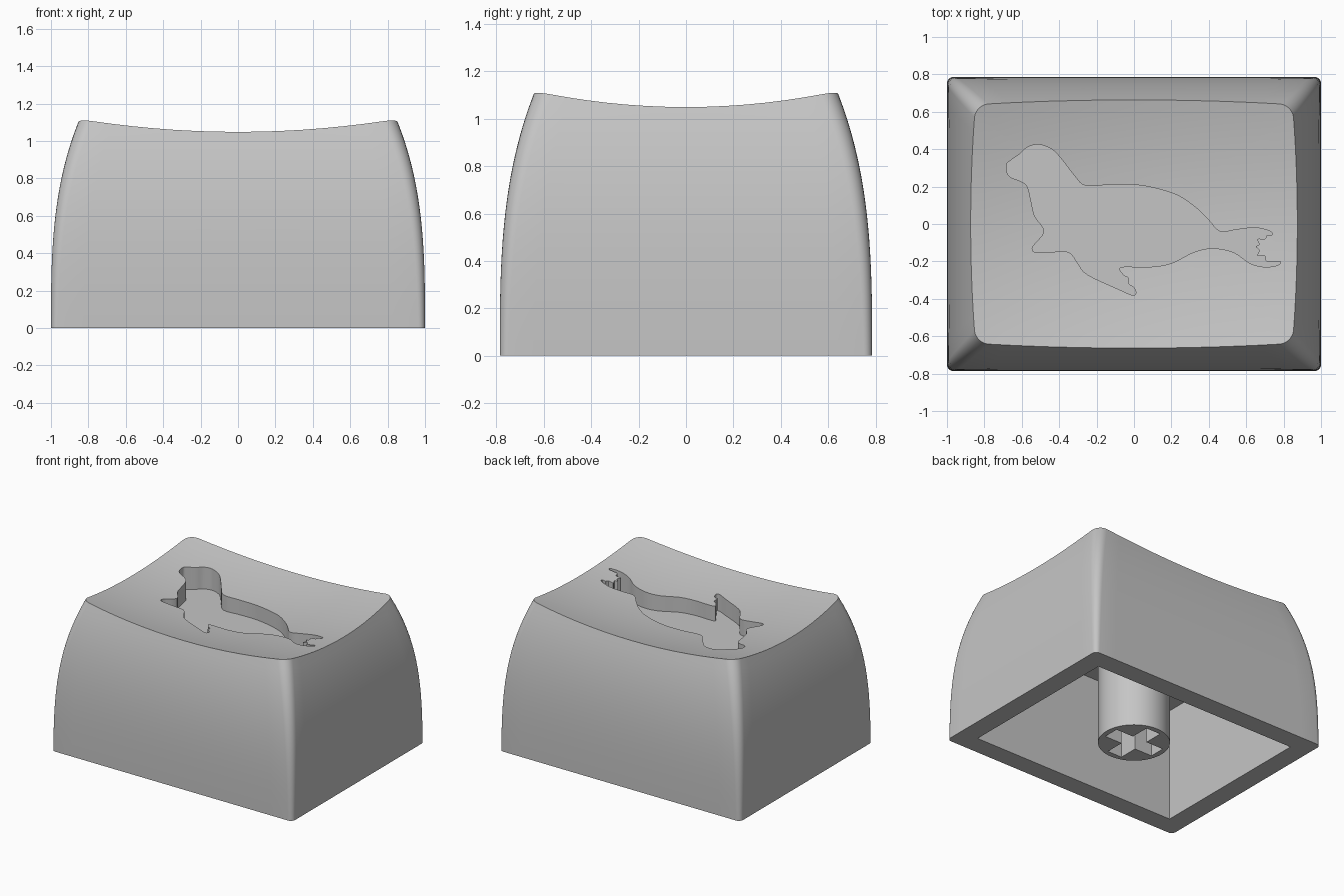
import bpy, bmesh, math
from mathutils import Vector

cube = bpy.data.objects.get("Cube")
if cube:
    bpy.data.objects.remove(cube, do_unlink=True)

grey = bpy.data.materials.new("grey plastic")
grey.use_nodes = True
colour = (0.56, 0.56, 0.56, 1)
grey.diffuse_color = colour
grey.node_tree.nodes["Principled BSDF"].inputs["Base Color"].default_value = colour

HALF_X, HALF_Y = 1.0, 0.786
CEILING = 0.85
ENGRAVING_FLOOR = 0.87

# Engraved animal outline, clockwise from the snout: soft body, then crisp fins
OUTLINE = [
    (-.68, .32), (-.66, .34), (-.61, .375), (-.57, .41), (-.51, .425), (-.44, .4),
    (-.39, .35), (-.32, .26), (-.26, .205), (-.13, .21), (0, .21), (.12, .19),
    (.24, .15), (.34, .08), (.4, .02), (.46, -.04), (.55, -.03), (.65, -.02),
    (.73, -.04), (.735, -.06), (.71, -.06), (.7, -.08), (.66, -.08), (.67, -.11),
    (.65, -.12), (.67, -.14), (.66, -.17), (.7, -.17), (.71, -.2), (.78, -.2),
    (.77, -.22), (.7, -.23), (.62, -.21), (.53, -.15), (.42, -.13), (.32, -.15),
    (.2, -.21), (.08, -.23), (-.07, -.23), (-.06, -.27), (-.03, -.29), (-.03, -.32),
    (0, -.34), (.01, -.37), (-.01, -.38), (-.08, -.35), (-.25, -.27), (-.3, -.21),
    (-.35, -.15), (-.45, -.15), (-.53, -.15), (-.54, -.12), (-.48, -.04),
    (-.53, .04), (-.55, .12), (-.57, .2), (-.61, .23), (-.66, .25), (-.68, .28)]


def make_object(name, bm):
    bmesh.ops.recalc_face_normals(bm, faces=bm.faces)
    mesh = bpy.data.meshes.new(name)
    bm.to_mesh(mesh)
    bm.free()
    mesh.materials.append(grey)
    ob = bpy.data.objects.new(name, mesh)
    bpy.context.collection.objects.link(ob)
    return ob


def prism(name, points, low, high):
    """Extrude a flat outline between two heights."""
    bm = bmesh.new()
    face = bm.faces.new([bm.verts.new((x, y, low)) for x, y in points])
    grown = bmesh.ops.extrude_face_region(bm, geom=[face])["geom"]
    verts = [g for g in grown if isinstance(g, bmesh.types.BMVert)]
    bmesh.ops.translate(bm, verts=verts, vec=(0, 0, high - low))
    return make_object(name, bm)


def cut(ob, cutter):
    """Subtract a helper from a part, then discard the helper."""
    cutter.hide_render = True
    mod = ob.modifiers.new("cut", "BOOLEAN")
    mod.operation = "DIFFERENCE"
    mod.solver = "EXACT"
    mod.object = cutter
    bpy.context.view_layer.objects.active = ob
    bpy.ops.object.modifier_apply(modifier=mod.name)
    bpy.data.objects.remove(cutter, do_unlink=True)


def smooth(ob):
    bpy.ops.object.select_all(action="DESELECT")
    ob.select_set(True)
    bpy.context.view_layer.objects.active = ob
    bpy.ops.object.shade_smooth_by_angle(angle=math.radians(30))


def catmull(points, steps):
    """Closed smooth curve through the points."""
    pts = [Vector(p) for p in points]
    n, out = len(pts), []
    for i in range(n):
        a, b, c, d = (pts[(i + k) % n] for k in (-1, 0, 1, 2))
        for s in range(steps):
            t = s / steps
            out.append(b + (c - a) * t / 2 + (2 * a - 5 * b + 4 * c - d) * t * t / 2
                       + (3 * b - a - 3 * c + d) * t ** 3 / 2)
    return out


def lean(z):
    """How far the side walls curve inward at a height."""
    return 0.15 * (z / 1.11) ** 3


def dish(x, y):
    return 0.971 + 0.103 * x * x + 0.176 * y * y


def wall_columns(side_steps=14, corner_steps=6):
    """Columns round a rounded rectangle: two corner signs, blend and angle."""
    signs = [(1, 1), (-1, 1), (-1, -1), (1, -1)]
    columns = []
    for q in range(4):
        for k in range(corner_steps + 1):
            columns.append((signs[q], signs[q], 0, q * 90 + 90 * k / corner_steps))
        for k in range(1, side_steps):
            columns.append((signs[q], signs[(q + 1) % 4], k / side_steps, q * 90 + 90))
    return columns


def column_point(column, z):
    a, b, t, angle = column
    hx, hy = HALF_X - lean(z), HALF_Y - 0.97 * lean(z)
    r = 0.035 + 0.035 * z
    sx, sy = a[0] + (b[0] - a[0]) * t, a[1] + (b[1] - a[1]) * t
    turn = math.radians(angle)
    return sx * (hx - r) + r * math.cos(turn), sy * (hy - r) + r * math.sin(turn)


# Shell: curved walls rising to a dished top
bm = bmesh.new()
columns = wall_columns()
tops = []
for col in columns:
    z = 1.08
    for _ in range(20):
        z = dish(*column_point(col, z))
    tops.append(z)
rings = []
LEVELS = 18
for i in range(LEVELS + 1):
    ring = []
    for col, top in zip(columns, tops):
        z = top * i / LEVELS
        ring.append(bm.verts.new((*column_point(col, z), z)))
    rings.append(ring)
rim = [v.co.copy() for v in rings[-1]]
for i in range(9, 0, -1):
    f = i / 10
    rings.append([bm.verts.new((p.x * f, p.y * f, dish(p.x * f, p.y * f))) for p in rim])
count = len(columns)
for low, high in zip(rings, rings[1:]):
    for i in range(count):
        j = (i + 1) % count
        bm.faces.new((low[i], low[j], high[j], high[i]))
centre = bm.verts.new((0, 0, dish(0, 0)))
for i in range(count):
    bm.faces.new((rings[-1][i], rings[-1][(i + 1) % count], centre))
bm.faces.new(rings[0][::-1])
shell = make_object("keycap_shell", bm)

# Square-cornered cavity underneath and engraving on top
cx, cy = 0.853, 0.64
cut(shell, prism("cavity_cutter", [(-cx, -cy), (cx, -cy), (cx, cy), (-cx, cy)], -0.2, CEILING))
cut(shell, prism("engraving_cutter", catmull(OUTLINE, 4), ENGRAVING_FLOOR, 1.4))
smooth(shell)

# Round stem with a cross-shaped socket
circle = [(0.245 * math.cos(math.tau * i / 64), 0.245 * math.sin(math.tau * i / 64))
          for i in range(64)]
stem = prism("stem", circle, 0, CEILING + 0.01)
arm, slot = 0.205, 0.06
quarter = [(arm, -slot), (arm, slot), (slot, slot)]
cross = []
for q in range(4):
    c, s = round(math.cos(q * math.pi / 2)), round(math.sin(q * math.pi / 2))
    cross += [(x * c - y * s, x * s + y * c) for x, y in quarter]
cut(stem, prism("socket_cutter", cross, -0.2, 0.45))
smooth(stem)
